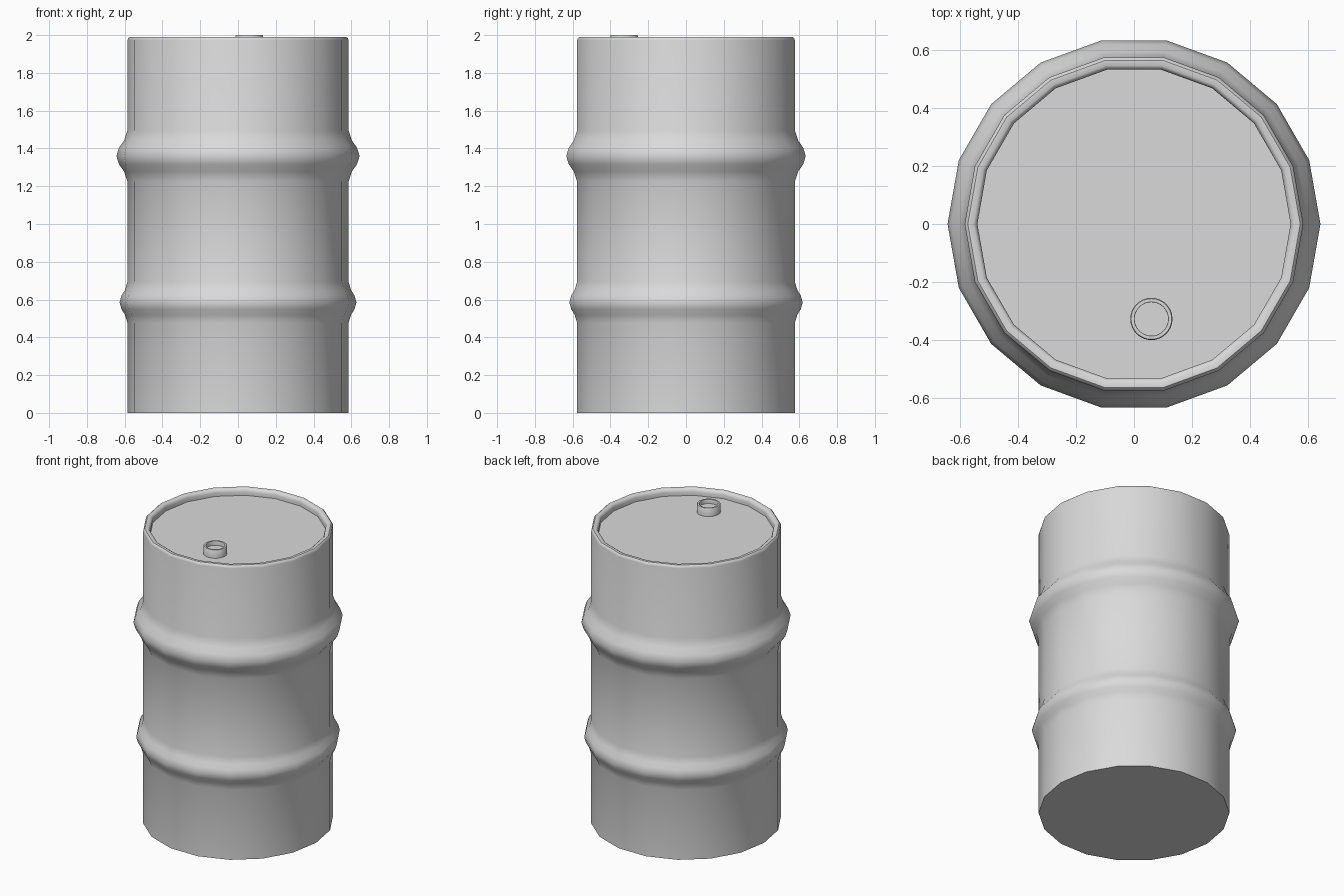
import bpy, bmesh, math

cube = bpy.data.objects.get("Cube")
if cube:
    bpy.data.objects.remove(cube, do_unlink=True)

grey = bpy.data.materials.new("steel grey")
grey.use_nodes = True
colour = (0.7, 0.7, 0.7, 1)
grey.diffuse_color = colour
grey.node_tree.nodes["Principled BSDF"].inputs["Base Color"].default_value = colour


def lathe(name, profile, sides, centre=(0, 0), cap_ends=True):
    """Turn a (radius, height) profile about the vertical axis."""
    bm = bmesh.new()
    rings = []
    for r, z in profile:
        rings.append([bm.verts.new((r * math.cos(2 * math.pi * i / sides),
                                    r * math.sin(2 * math.pi * i / sides), z))
                      for i in range(sides)])
    for low, high in zip(rings, rings[1:]):
        for i in range(sides):
            j = (i + 1) % sides
            bm.faces.new((low[i], low[j], high[j], high[i]))
    if cap_ends:
        bm.faces.new(rings[0][::-1])
        bm.faces.new(rings[-1])
    mesh = bpy.data.meshes.new(name)
    bm.to_mesh(mesh)
    bm.free()
    mesh.materials.append(grey)
    obj = bpy.data.objects.new(name, mesh)
    obj.location = (*centre, 0)
    bpy.context.collection.objects.link(obj)
    bpy.ops.object.select_all(action="DESELECT")
    obj.select_set(True)
    bpy.context.view_layer.objects.active = obj
    bpy.ops.object.shade_smooth_by_angle(angle=math.radians(40))
    return obj


BODY = 0.585


def ridge(z, bulge, half):
    """Rounded rolling hoop, from its lower to its upper foot."""
    shape = [(-1, 0), (-0.6, 0.32), (-0.33, 0.76), (0, 1),
             (0.33, 0.76), (0.6, 0.32), (1, 0)]
    return [(BODY + bulge * k, z + half * t) for t, k in shape]


# Drum shell with two hoops, rolled rim and recessed lid
shell = [(BODY, 0)]
shell += ridge(0.585, 0.042, 0.11)
shell += ridge(1.36, 0.059, 0.135)
shell += [(BODY, 1.972), (0.582, 1.983), (0.574, 1.99),
          (0.555, 1.99), (0.546, 1.984), (0.541, 1.97), (0.541, 1.945)]
lathe("drum_body", shell, 18)

# Filler neck on the lid, open at the top
neck = [(0.073, 1.94), (0.073, 1.996), (0.070, 2.0),
        (0.059, 2.0), (0.058, 1.997), (0.058, 1.972)]
lathe("filler_neck", neck, 32, centre=(0.06, -0.328))
